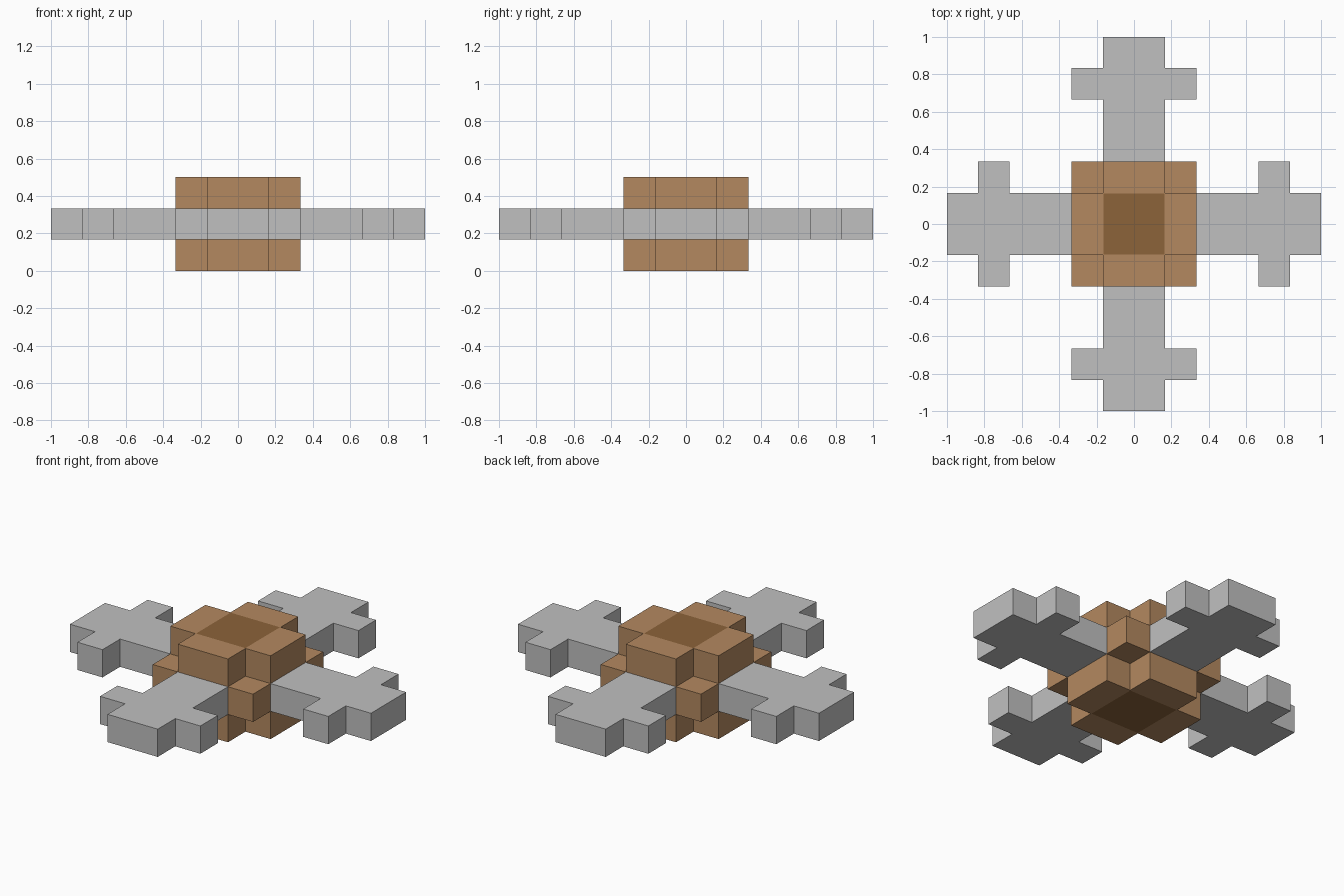
import bpy
import bmesh
import math
from mathutils import Matrix, Vector

cube = bpy.data.objects.get("Cube")
if cube:
    bpy.data.objects.remove(cube)

U = 1 / 6  # module size


def material(name, rgb):
    mat = bpy.data.materials.new(name)
    mat.use_nodes = True
    mat.diffuse_color = (*rgb, 1)
    mat.node_tree.nodes["Principled BSDF"].inputs["Base Color"].default_value = (*rgb, 1)
    return mat


grey = material("light grey", (0.527, 0.527, 0.527))
brown = material("warm brown", (0.456, 0.25, 0.117))
dark = material("dark brown", (0.262, 0.125, 0.042))


def finish(name, bm, mats):
    bmesh.ops.recalc_face_normals(bm, faces=bm.faces)
    mesh = bpy.data.meshes.new(name)
    bm.to_mesh(mesh)
    bm.free()
    for mat in mats:
        mesh.materials.append(mat)
    obj = bpy.data.objects.new(name, mesh)
    bpy.context.collection.objects.link(obj)
    return obj


def build_core():
    """Stepped block: a 3x3x3 cell solid without its top and bottom corners."""
    xy, zs = (-2, -1, 1, 2), (0, 1, 2, 3)
    cells = {(i, j, k) for i in range(3) for j in range(3) for k in range(3)
             if k == 1 or i == 1 or j == 1}
    bm = bmesh.new()
    for cell in cells:
        for axis in range(3):
            for side in (0, 1):
                near = list(cell)
                near[axis] += 2 * side - 1
                if tuple(near) in cells:
                    continue
                # Outline of the exposed side of this cell
                corners = []
                for a, b in ((0, 0), (1, 0), (1, 1), (0, 1)):
                    c = list(cell)
                    c[axis] += side
                    c[(axis + 1) % 3] += a
                    c[(axis + 2) % 3] += b
                    corners.append(Vector((xy[c[0]], xy[c[1]], zs[c[2]])) * U)
                bm.faces.new([bm.verts.new(c) for c in corners])
    bmesh.ops.remove_doubles(bm, verts=bm.verts, dist=1e-4)
    bmesh.ops.recalc_face_normals(bm, faces=bm.faces)
    # Dark panel in the middle of the top and bottom
    panels = [f for f in bm.faces if abs(f.normal.z) > 0.9
              and f.calc_center_median().xy.length < 0.01]
    bmesh.ops.inset_individual(bm, faces=panels, thickness=0.004)
    for f in panels:
        f.material_index = 1
    # Merge flat neighbours of the same colour
    bmesh.ops.dissolve_limit(bm, angle_limit=0.01, verts=bm.verts,
                             edges=bm.edges, delimit={'MATERIAL'})
    return finish("core_block", bm, [brown, dark])


def build_arm(name, turn):
    """Flat arm with a crossbar near its tip, extruded from an outline."""
    half = [(2, -1), (4, -1), (4, -2), (5, -2), (5, -1), (6, -1)]
    outline = half + [(x, -y) for x, y in reversed(half)]
    bm = bmesh.new()
    base = bm.faces.new([bm.verts.new((x * U, y * U, U)) for x, y in outline])
    ext = bmesh.ops.extrude_face_region(bm, geom=[base], use_keep_orig=True)
    top = [v for v in ext["geom"] if isinstance(v, bmesh.types.BMVert)]
    bmesh.ops.translate(bm, verts=top, vec=(0, 0, U))
    bmesh.ops.rotate(bm, verts=bm.verts, cent=(0, 0, 0),
                     matrix=Matrix.Rotation(turn, 3, 'Z'))
    return finish(name, bm, [grey])


build_core()
for n, side in enumerate(("left", "back", "right", "front")):
    build_arm(side + "_arm", n * math.pi / 2)
